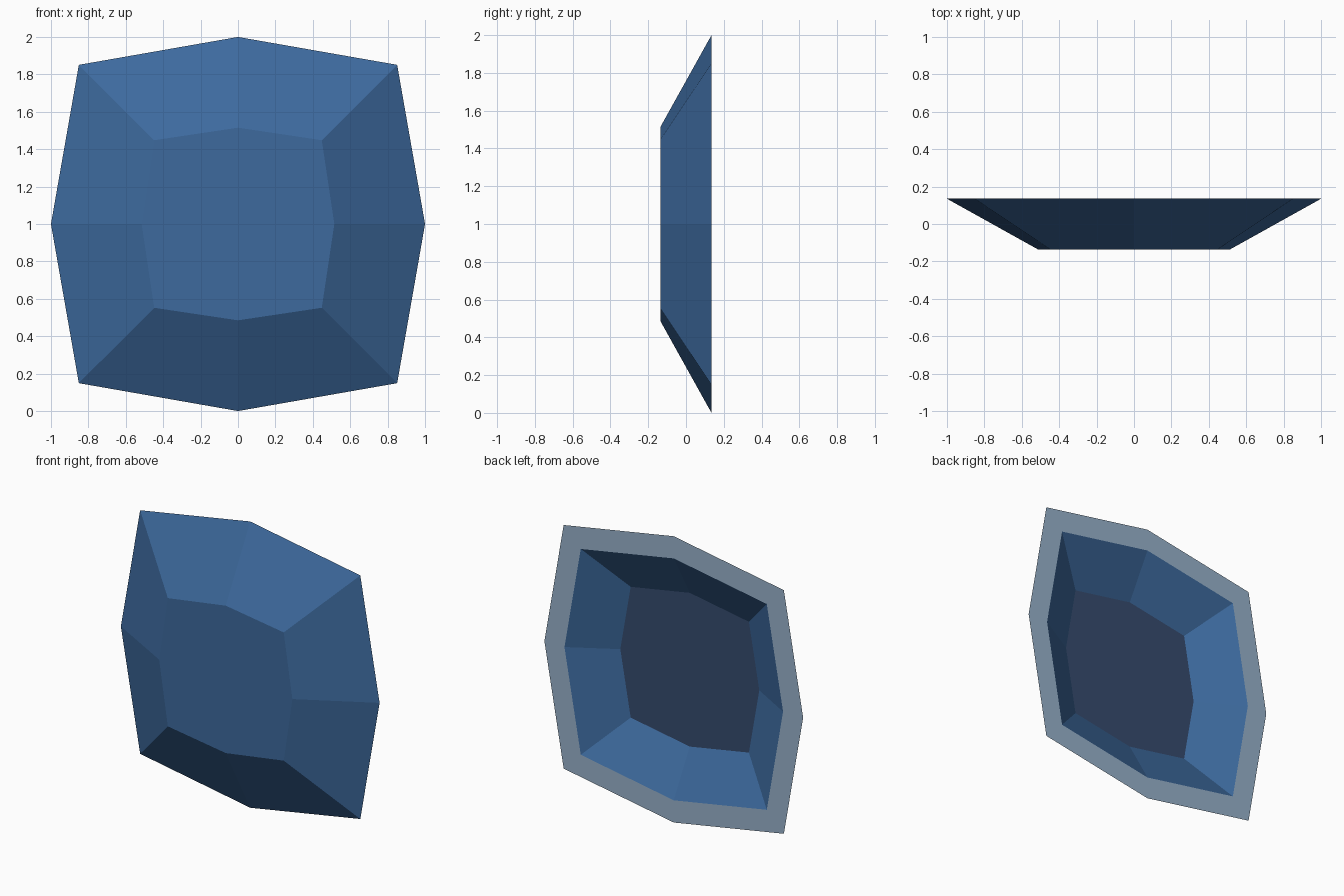
import bpy, bmesh

if "Cube" in bpy.data.objects:
    bpy.data.objects.remove(bpy.data.objects["Cube"])


def material(name, srgb):
    m = bpy.data.materials.new(name)
    lin = [((c / 255 + 0.055) / 1.055) ** 2.4 for c in srgb]
    m.diffuse_color = (*lin, 1)
    m.use_nodes = True
    m.node_tree.nodes["Principled BSDF"].inputs["Base Color"].default_value = m.diffuse_color
    return m


blue = material("steel blue", (61, 106, 158))
grey = material("pale grey rim", (152, 178, 203))
navy = material("dark navy floor", (54, 75, 110))


def ring(bm, edge, corner, y):
    """Eight-sided bulged square: edge = mid-side reach, corner = corner reach."""
    pts = [(edge, 0), (corner, corner), (0, edge), (-corner, corner),
           (-edge, 0), (-corner, -corner), (0, -edge), (corner, -corner)]
    return [bm.verts.new((x, y, 1 + z)) for x, z in pts]


def make_part(name, rings, mats, caps):
    """Bridge successive rings; caps is a list of (ring index, material index)."""
    bm = bmesh.new()
    loops = [ring(bm, *r[:3]) for r in rings]
    for a, b, spec in zip(loops, loops[1:], rings[1:]):
        for i in range(8):
            j = (i + 1) % 8
            f = bm.faces.new((a[i], a[j], b[j], b[i]))
            f.material_index = spec[3]
    for index, mat in caps:
        bm.faces.new(loops[index]).material_index = mat
    bmesh.ops.recalc_face_normals(bm, faces=bm.faces)
    mesh = bpy.data.meshes.new(name)
    bm.to_mesh(mesh)
    bm.free()
    for m in mats:
        mesh.materials.append(m)
    obj = bpy.data.objects.new(name, mesh)
    bpy.context.collection.objects.link(obj)
    return obj


# Tapered tray: front panel, outer walls, flat back rim, inner walls, floor
make_part("tapered_tray", [
    (0.515, 0.448, -0.135, 0),
    (1.0, 0.851, 0.135, 0),
    (0.845, 0.719, 0.135, 1),
    (0.537, 0.457, -0.042, 0),
], [blue, grey, navy], [(0, 0), (3, 2)])
